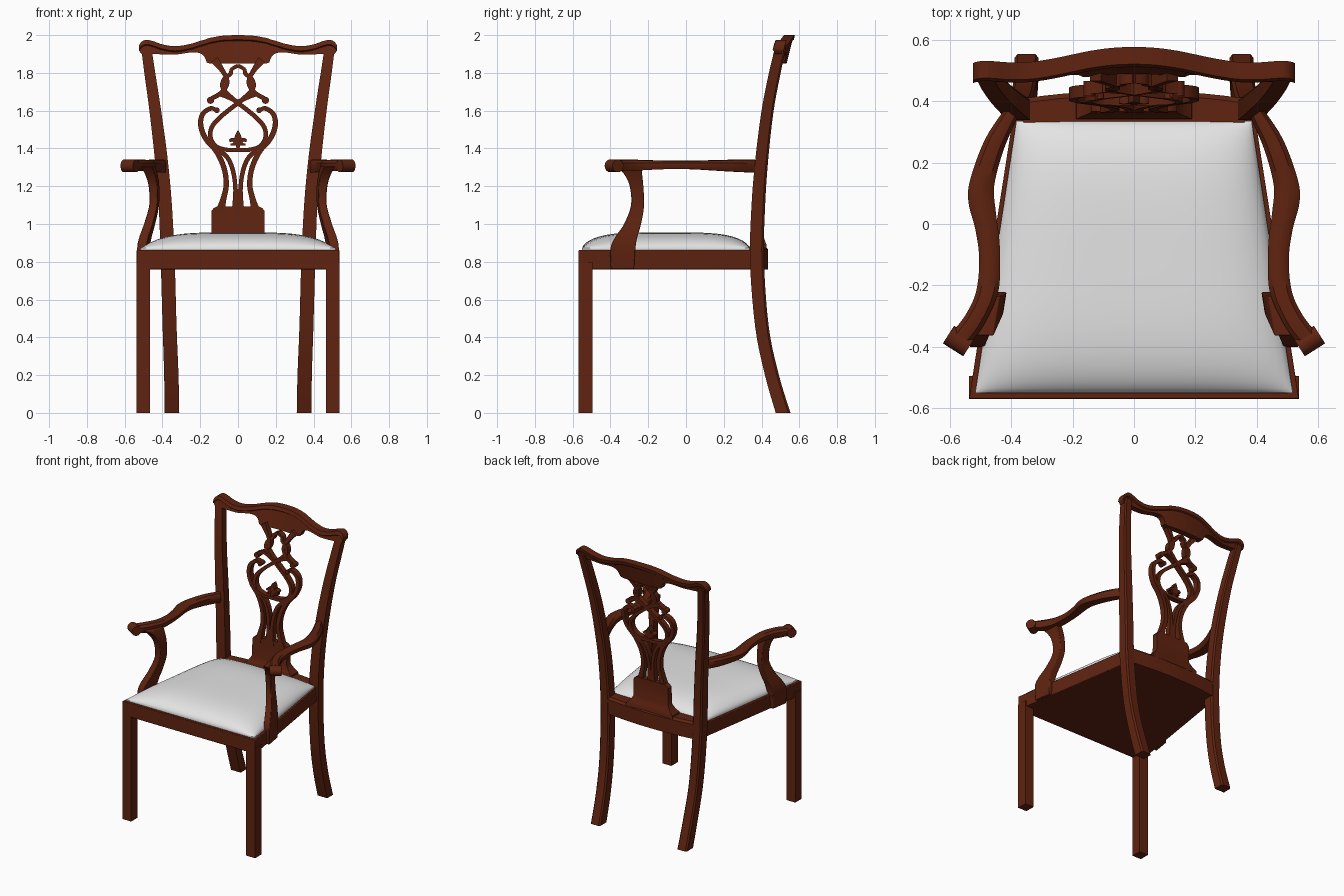
import bpy, bmesh, math
from mathutils import Vector as V


def material(name, rgb):
    m = bpy.data.materials.new(name)
    m.diffuse_color = (*rgb, 1)
    return m


WOOD = material("mahogany", (0.115, 0.017, 0.005))
CLOTH = material("white cloth", (0.78, 0.78, 0.78))


def spline(pts, n=6):
    """Catmull-Rom through tuples of any length."""
    out = []
    for i in range(len(pts) - 1):
        a, b, c, d = (pts[max(i - 1, 0)], pts[i], pts[i + 1], pts[min(i + 2, len(pts) - 1)])
        for k in range(n):
            t = k / n
            out.append(tuple(0.5 * (2 * q + (r - p) * t + (2 * p - 5 * q + 4 * r - s) * t * t
                                    + (3 * q - p - 3 * r + s) * t ** 3)
                             for p, q, r, s in zip(a, b, c, d)))
    return out + [tuple(pts[-1])]


def loft(bm, rings):
    """Skin a list of equal rings and cap both ends."""
    vs = [[bm.verts.new(p) for p in r] for r in rings]
    n = len(vs[0])
    for a, b in zip(vs, vs[1:]):
        for i in range(n):
            j = (i + 1) % n
            bm.faces.new((a[i], a[j], b[j], b[i]))
    bm.faces.new(vs[0][::-1])
    bm.faces.new(vs[-1])


def finish(name, bm, mat=WOOD, mirror=False, bevel=0):
    bmesh.ops.recalc_face_normals(bm, faces=bm.faces)
    me = bpy.data.meshes.new(name)
    bm.to_mesh(me)
    bm.free()
    me.materials.append(mat)
    ob = bpy.data.objects.new(name, me)
    bpy.context.collection.objects.link(ob)
    bpy.ops.object.select_all(action='DESELECT')
    ob.select_set(True)
    bpy.context.view_layer.objects.active = ob
    bpy.ops.object.shade_smooth_by_angle(angle=math.radians(35))
    if bevel:
        b = ob.modifiers.new("bevel", 'BEVEL')
        b.width, b.segments = bevel, 2
    if mirror:
        m = ob.modifiers.new("mirror", 'MIRROR')
        m.use_mirror_merge = False
    return ob


def rect(x0, x1, y0, y1, z):
    return [(x0, y0, z), (x1, y0, z), (x1, y1, z), (x0, y1, z)]


# front legs
bm = bmesh.new()
loft(bm, [rect(0.465, 0.537, -0.569, -0.495, z) for z in (0, 0.8)])
finish("front_leg", bm, mirror=True)

# seat frame
bm = bmesh.new()
loft(bm, [[(-0.537, -0.569, z), (0.537, -0.569, z), (0.392, 0.36, z), (-0.392, 0.36, z)]
          for z in (0.76, 0.862)])
finish("seat_frame", bm, bevel=0.004)

# bowed back rail
bm = bmesh.new()
loft(bm, [[(x, 0.33, 0.76), (x, 0.435 - 0.2 * x * x, 0.76), (x, 0.435 - 0.2 * x * x, 0.865),
           (x, 0.42 - 0.2 * x * x, 0.88), (x, 0.33, 0.88)]
          for x in [-0.36 + 0.06 * i for i in range(13)]])
finish("back_rail", bm)

# domed seat cushion
bm = bmesh.new()
N = 24
ease = [math.sin(math.pi / 2 * (2 * i / N - 1)) for i in range(N + 1)]


def cushion_point(u, v, base=False):
    y = -0.107 + 0.443 * v
    hx = 0.45 - 0.067 * v
    h = 0 if base else 0.012 + 0.084 * ((1 - u ** 4) * (1 - v ** 4)) ** 0.6
    return (u * hx, y, 0.86 + h)


grid = [[bm.verts.new(cushion_point(u, v)) for u in ease] for v in ease]
for j in range(N):
    for i in range(N):
        bm.faces.new((grid[j][i], grid[j][i + 1], grid[j + 1][i + 1], grid[j + 1][i]))
skirt = bmesh.ops.extrude_edge_only(bm, edges=[e for e in bm.edges if e.is_boundary])
for v in skirt["geom"]:
    if isinstance(v, bmesh.types.BMVert):
        v.co.z = 0.855
finish("seat_cushion", bm, CLOTH)

# back legs running up into stiles: z, x, y, half width, half depth
STILE = [(0, 0.35, 0.514, 0.039, 0.039), (0.2, 0.353, 0.455, 0.038, 0.037),
         (0.45, 0.362, 0.403, 0.037, 0.036), (0.8, 0.372, 0.376, 0.037, 0.037),
         (1.1, 0.385, 0.383, 0.035, 0.036), (1.35, 0.407, 0.402, 0.034, 0.034),
         (1.6, 0.438, 0.432, 0.031, 0.032), (1.8, 0.467, 0.47, 0.029, 0.031),
         (1.93, 0.485, 0.5, 0.027, 0.029)]
stile = spline(STILE, 5)


def back_y(z):
    for a, b in zip(stile, stile[1:]):
        if a[0] <= z <= b[0]:
            return a[2] + (b[2] - a[2]) * (z - a[0]) / (b[0] - a[0])
    return stile[-1][2]


bm = bmesh.new()
loft(bm, [[(x - w, y - d, z), (x + w, y - d, z), (x + w, y + d * 0.7, z),
           (x + w * 0.75, y + d, z), (x - w * 0.75, y + d, z), (x - w, y + d * 0.7, z)]
          for z, x, y, w, d in stile])
finish("back_leg", bm, mirror=True)

# serpentine crest rail: x, top, bottom
half = spline([(0, 2.0, 1.85), (0.08, 1.997, 1.85), (0.15, 1.985, 1.85)], 4)
half += spline([(0.165, 1.98, 1.855), (0.18, 1.975, 1.888), (0.205, 1.968, 1.905),
                (0.25, 1.954, 1.908), (0.33, 1.941, 1.897), (0.4, 1.951, 1.898),
                (0.45, 1.968, 1.9), (0.485, 1.975, 1.893), (0.51, 1.965, 1.9),
                (0.525, 1.945, 1.92)], 4)
bm = bmesh.new()
rings = []
for x, t, b in [(-x, t, b) for x, t, b in half[:0:-1]] + half:
    y = 0.502 + 0.039 * (0.5 + 0.5 * math.cos(math.pi * min(abs(x) / 0.44, 1)))
    f = lambda z: y + 0.25 * (z - 1.97)
    m = t - 0.03
    rings.append([(x, f(b) - 0.022, b), (x, f(m) - 0.022, m), (x, f(m) - 0.03, m + 0.006),
                  (x, f(t) - 0.028, t), (x, f(t) + 0.028, t), (x, f(m) + 0.03, m + 0.006),
                  (x, f(m) + 0.022, m), (x, f(b) + 0.022, b)])
loft(bm, rings)
finish("crest_rail", bm)

# shoe and solid foot of the splat
bm = bmesh.new()
loft(bm, [rect(-w, w, y0, y1, z) for z, w, y0, y1 in
          [(0.86, 0.19, 0.34, 0.428), (0.89, 0.188, 0.342, 0.426), (0.905, 0.17, 0.35, 0.42),
           (0.93, 0.15, 0.358, 0.412), (0.95, 0.14, 0.362, 0.406), (1.07, 0.14, 0.366, 0.406),
           (1.085, 0.128, 0.367, 0.407), (1.092, 0.112, 0.367, 0.407)]])
finish("splat_shoe", bm)

# pierced splat: ribbons drawn in x, z, half width, then mirrored
STRANDS = [
    # outer stem sweeping into the heart lobe and its curl
    [(0.096, 1.06, 0.025), (0.078, 1.13, 0.016), (0.062, 1.21, 0.014), (0.075, 1.3, 0.014),
     (0.115, 1.385, 0.014), (0.17, 1.45, 0.014), (0.197, 1.52, 0.014), (0.188, 1.58, 0.013),
     (0.145, 1.612, 0.012), (0.11, 1.6, 0.01)],
    # inner stem
    [(0.014, 1.06, 0.02), (0.013, 1.18, 0.012), (0.026, 1.28, 0.012), (0.055, 1.35, 0.012),
     (0.1, 1.39, 0.012)],
    # bottom of the heart
    [(0, 1.392, 0.011), (0.06, 1.393, 0.011), (0.115, 1.41, 0.012), (0.145, 1.455, 0.012),
     (0.14, 1.51, 0.012), (0.1, 1.56, 0.012), (0.04, 1.61, 0.012), (-0.03, 1.665, 0.012),
     (-0.08, 1.72, 0.012), (-0.075, 1.765, 0.011), (-0.04, 1.795, 0.011), (-0.032, 1.82, 0.01),
     (0, 1.838, 0.01)],
    # upper scroll from the crest
    [(0.125, 1.87, 0.022), (0.088, 1.82, 0.014), (0.06, 1.77, 0.012), (0.062, 1.73, 0.012),
     (0.095, 1.69, 0.012), (0.14, 1.665, 0.012)],
    # outer curve joining scroll to lobe
    [(0.0, 1.645, 0.012), (0.06, 1.675, 0.012), (0.105, 1.69, 0.012)],
    # leaf ornament
    [(0, 1.39, 0.008), (0, 1.43, 0.012), (0, 1.46, 0.018), (0, 1.495, 0.002)],
    [(0, 1.42, 0.01), (0.025, 1.445, 0.011), (0.046, 1.44, 0.007)],
    [(0, 1.425, 0.008), (0.04, 1.42, 0.005)]]
bm = bmesh.new()
for s in STRANDS:
    p = spline(s, 5)
    rings = []
    for i, (x, z, w) in enumerate(p):
        a, b = p[max(i - 1, 0)], p[min(i + 1, len(p) - 1)]
        n = V((-(b[1] - a[1]), 0, b[0] - a[0])).normalized() * w
        c, d = V((x, back_y(z), z)), V((0, 0.02, 0))
        rings.append([c + n - d, c - n - d, c - n + d, c + n + d])
    loft(bm, rings)
# curled ends
for x, z, r in [(0.145, 1.655, 0.019), (0.112, 1.602, 0.015)]:
    loft(bm, [[(x + r * math.cos(k * math.pi / 8), back_y(z) + d, z + r * math.sin(k * math.pi / 8))
               for k in range(16)] for d in (-0.024, 0.024)])
finish("pierced_splat", bm, mirror=True)

# arms: outer x, y, inner x, y, bottom z, top z
ARM = [(0.42, 0.375, 0.38, 0.345, 1.272, 1.342), (0.485, 0.276, 0.425, 0.24, 1.277, 1.341),
       (0.533, 0.146, 0.455, 0.125, 1.284, 1.338), (0.539, 0.07, 0.45, 0.04, 1.289, 1.336),
       (0.517, -0.016, 0.439, -0.045, 1.291, 1.335), (0.504, -0.114, 0.436, -0.125, 1.29, 1.336),
       (0.514, -0.22, 0.443, -0.225, 1.285, 1.339), (0.548, -0.295, 0.487, -0.325, 1.28, 1.342),
       (0.59, -0.35, 0.53, -0.385, 1.285, 1.34)]
bm = bmesh.new()
rings = []
for ox, oy, ix, iy, b, t in spline(ARM, 5):
    o, i = V((ox, oy, 0)), V((ix, iy, 0))
    rings.append([o.lerp(i, k) + V((0, 0, b + (t - b) * h)) for k, h in
                  [(0.12, 0), (0.88, 0), (1, 0.35), (1, 0.7), (0.8, 0.95), (0.5, 1),
                   (0.2, 0.95), (0, 0.7), (0, 0.35)]])
loft(bm, rings)
# scrolled hand rest
a, b = V((0.604, -0.36, 1.308)), V((0.538, -0.402, 1.308))
side = (b - a).normalized().cross(V((0, 0, 1)))
loft(bm, [[c + 0.034 * (side * math.cos(k * math.pi / 10) + V((0, 0, 1)) * math.sin(k * math.pi / 10))
           for k in range(20)] for c in (a, b)])
finish("arm", bm, mirror=True)

# arm supports: z, x, front y, back y, half thickness
SUPPORT = [(0.762, 0.5, -0.398, -0.275, 0.022), (0.87, 0.5, -0.4, -0.268, 0.024),
           (0.93, 0.49, -0.375, -0.258, 0.024), (1.0, 0.468, -0.328, -0.238, 0.023),
           (1.1, 0.444, -0.291, -0.222, 0.021), (1.2, 0.445, -0.298, -0.226, 0.023),
           (1.26, 0.458, -0.325, -0.232, 0.026), (1.305, 0.475, -0.365, -0.235, 0.028)]
bm = bmesh.new()
rings = []
for z, x, y0, y1, w in spline(SUPPORT, 5):
    k = 0.16 * (y1 - y0) / 2  # follow the splay of the seat
    rings.append([(x - w + k, y0, z), (x + w + k, y0, z), (x + w - k, y1, z), (x - w - k, y1, z)])
loft(bm, rings)
finish("arm_support", bm, mirror=True, bevel=0.004)
